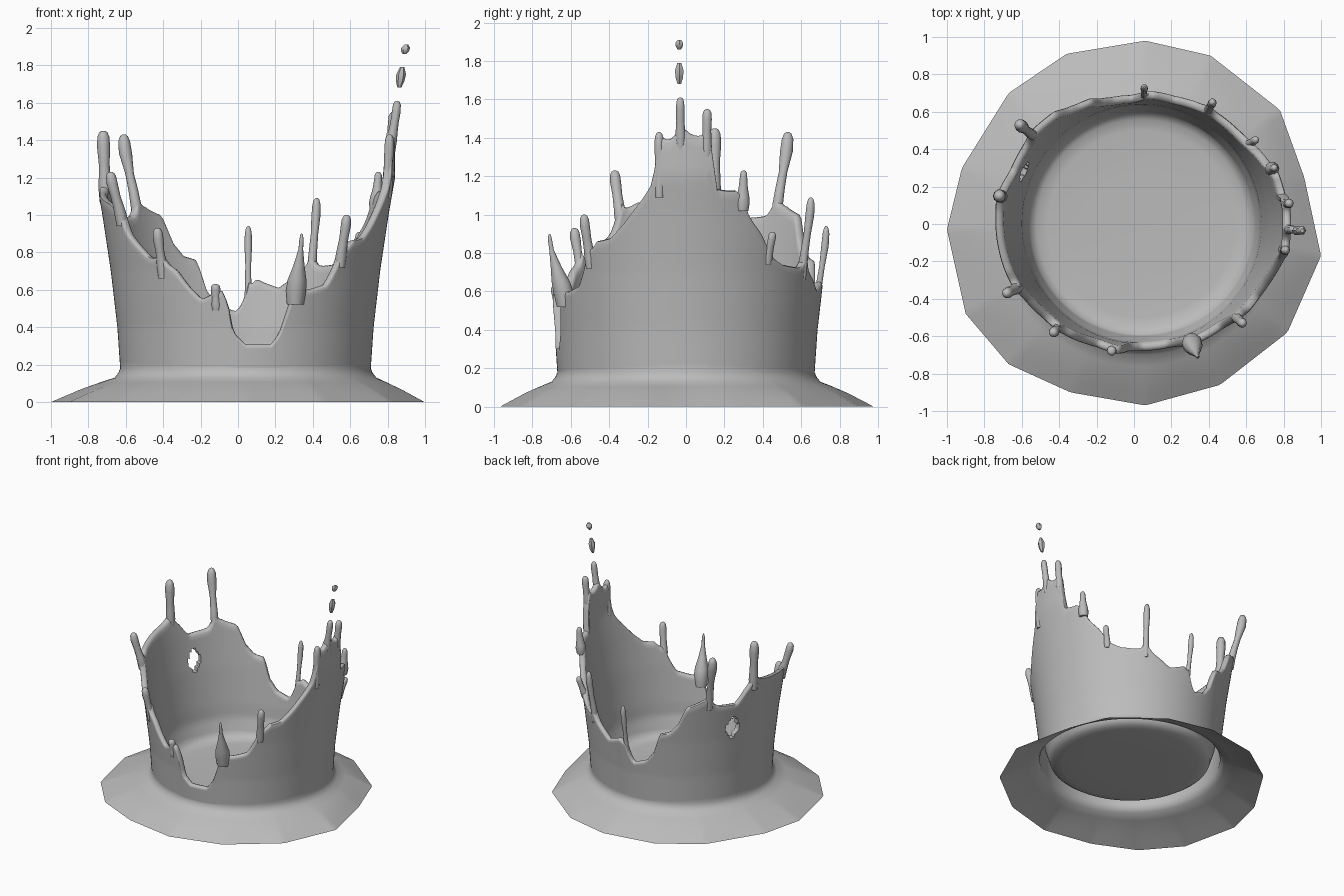
import bpy, bmesh, math
from mathutils import Vector

if "Cube" in bpy.data.objects:
    bpy.data.objects.remove(bpy.data.objects["Cube"])

CX = 0.04          # crown centre offset in x
N = 240            # columns around the crown
ROWS = 26          # rows up the wall

grey = bpy.data.materials.new("liquid_grey")
grey.diffuse_color = (0.5, 0.5, 0.5, 1)
grey.use_nodes = True
grey.node_tree.nodes["Principled BSDF"].inputs["Base Color"].default_value = grey.diffuse_color

# rim height by angle in degrees
RIM = [(0, 1.42), (9, 1.38), (12, 1.13), (20, 1.12), (25, 1.0), (32, .9), (37, .78), (45, .74),
       (62, .71), (68, .67), (75, .61), (85, .65), (90, .53), (94, .48), (103, .52), (108, .6),
       (112, .76), (118, .78), (123, .85), (128, 1.0), (137, 1.04), (145, .99), (158, .98),
       (164, 1.08), (172, 1.13), (185, 1.1), (200, 1.06), (207, 1.0), (212, .9), (224, .78),
       (238, .71), (244, .62), (250, .55), (260, .59), (262.5, .5), (264.5, .37), (270, .31),
       (282, .31), (286, .37), (290, .5), (294, .58), (308, .63), (315, .76), (321, .86),
       (328, .88), (334, .95), (342, 1.07), (347, 1.15), (351, 1.36), (360, 1.42)]
# wall radius by height
WALL = [(.18, .67), (.4, .685), (.7, .72), (1.0, .765), (1.2, .80), (1.6, .80)]
# outline of the skirt
SKIRT = [(1, -.17), (.91, .25), (.78, .61), (.41, .9), (.06, .98), (-.36, .91), (-.67, .7),
         (-.92, .3), (-1, -.03), (-.9, -.48), (-.67, -.75), (-.34, -.9), (.06, -.97),
         (.46, -.86), (.82, -.58)]
# spikes: tip x, tip y, base z, tip z, radius, head swelling
SPIKES = [(-.72, .15, 1.12, 1.45, .032, 1.1), (-.61, .53, 1.03, 1.43, .026, 1.35),
          (-.68, -.37, 1.0, 1.23, .03, 1.0), (-.43, -.58, .72, .93, .026, 1.1),
          (.34, -.71, .58, .90, .05, .25), (.58, -.53, .78, 1.0, .027, 1.0),
          (.42, .65, .72, 1.09, .022, 1.1), (.055, .73, .53, .94, .017, 1.2),
          (.75, .3, 1.08, 1.23, .035, .6), (.85, -.03, 1.4, 1.61, .026, .9),
          (.83, .11, 1.36, 1.55, .026, 1.0), (.81, -.14, 1.15, 1.43, .026, 1.0),
          (.65, .45, .80, .91, .024, .9), (-.12, -.68, .55, .63, .026, 1.0)]


def lerp(table, t):
    for (a, va), (b, vb) in zip(table, table[1:]):
        if t <= b:
            return va + (vb - va) * max(0, t - a) / (b - a)
    return table[-1][1]


def angle_of(x, y):
    return math.degrees(math.atan2(y, x - CX)) % 360


def rim_height(deg):
    h = lerp(RIM, deg)
    for x, y, z0, z1, r, head in SPIKES:      # the sheet is drawn up into each spike
        d = abs((deg - angle_of(x, y) + 180) % 360 - 180)
        h += .3 * min(z1 - z0, .3) * math.exp(-d / 1.8)
    return h


def skirt_radius(deg):
    d = Vector((math.cos(math.radians(deg)), math.sin(math.radians(deg))))
    c = Vector((CX, 0))
    for i, p in enumerate(SKIRT):
        a, b = Vector(p) - c, Vector(SKIRT[(i + 1) % len(SKIRT)]) - c
        e = b - a
        den = d.x * e.y - d.y * e.x
        s = (a.x * d.y - a.y * d.x) / den
        t = (a.x * e.y - a.y * e.x) / den
        if t > 0 and -1e-6 <= s <= 1 + 1e-6:
            return t
    return .97


def finish(bm, name, angle=50):
    bmesh.ops.recalc_face_normals(bm, faces=bm.faces)
    me = bpy.data.meshes.new(name)
    bm.to_mesh(me)
    bm.free()
    me.materials.append(grey)
    ob = bpy.data.objects.new(name, me)
    bpy.context.collection.objects.link(ob)
    bpy.context.view_layer.objects.active = ob
    ob.select_set(True)
    bpy.ops.object.shade_smooth_by_angle(angle=math.radians(angle))
    ob.select_set(False)
    return ob


# crown: skirt, outer wall, rounded rim, inner wall and floor in one sheet
def section(deg):
    h, rs = rim_height(deg), skirt_radius(deg)
    pts = [(.71 + (rs - .71) * f, z) for f, z in ((1, 0), (.75, .035), (.5, .07), (.2, .105))]
    pts += [(.70, .13), (.68, .155)]
    zs = [.18 + (h - .2) * i / ROWS for i in range(ROWS + 1)]
    top = lerp(WALL, h)
    pts += [(lerp(WALL, z), z) for z in zs]
    pts += [(top - .006, h - .005), (top - .022, h), (top - .038, h - .005)]
    pts += [(lerp(WALL, z) - .045 - .03 * max(0, .3 - z) / .12, z) for z in reversed(zs)]
    pts += [(.56, .155), (.5, .148), (.25, .145)]
    return pts


bm = bmesh.new()
cols = []
for i in range(N):
    deg = 360 * i / N
    a = math.radians(deg)
    cols.append([bm.verts.new((CX + r * math.cos(a), r * math.sin(a), z)) for r, z in section(deg)])
centre = bm.verts.new((CX, 0, .145))
hole = []
for i in range(N):
    p, q = cols[i], cols[(i + 1) % N]
    for j in range(len(p) - 1):
        f = bm.faces.new((p[j], q[j], q[j + 1], p[j + 1]))
        c = f.calc_center_median()
        if c.z > .4 and abs(angle_of(c.x, c.y) - 156) / 5 + abs(c.z - .78) / .1 < 1:
            hole.append(f)
    bm.faces.new((p[-1], q[-1], centre))
# small hole torn through the wall
bmesh.ops.delete(bm, geom=hole, context='FACES')
edges = [e for e in bm.edges if e.is_boundary and e.verts[0].co.z > .3]
verts = list({v for e in edges for v in e.verts})
bmesh.ops.smooth_vert(bm, verts=verts, factor=.3, use_axis_x=True, use_axis_y=True, use_axis_z=True)
bmesh.ops.bridge_loops(bm, edges=edges)
finish(bm, "splash_crown", 60)


def tube(name, rings, sides=10):
    bm = bmesh.new()
    loops = []
    for p, r in rings:
        loops.append([bm.verts.new((p.x + r * math.cos(k * math.tau / sides),
                                    p.y + r * math.sin(k * math.tau / sides), p.z))
                      for k in range(sides)])
    for a, b in zip(loops, loops[1:]):
        for k in range(sides):
            bm.faces.new((a[k], a[(k + 1) % sides], b[(k + 1) % sides], b[k]))
    bm.faces.new(loops[0][::-1])
    bm.faces.new(loops[-1])
    return finish(bm, name)


# spikes rising from the rim, ending in rounded heads
for n, (x, y, z0, z1, r, head) in enumerate(SPIKES):
    a = math.radians(angle_of(x, y))
    rb = lerp(WALL, z0) - .022
    base = Vector((CX + rb * math.cos(a), rb * math.sin(a), z0 - .06))
    tip = Vector((x, y, z1))
    shape = [(0, .9), (.2, 1.1), (.35, 1), (.55, .5 + .4 * min(head, 1)), (.78, head),
             (.92, head * .9), (.98, head * .6), (1, head * .25)]
    rings = []
    for t, k in shape:
        p = base.lerp(tip, t)
        s = t * t * (3 - 2 * t)
        p.x, p.y = base.x + (x - base.x) * s, base.y + (y - base.y) * s
        rings.append((p, r * k))
    tube("spike_%d" % (n + 1), rings)

# loose droplets above the tallest spike
for n, (x, z0, z1, r, lean) in enumerate([(.87, 1.68, 1.79, .026, .015), (.895, 1.86, 1.91, .024, .01)]):
    tube("droplet_%d" % (n + 1),
         [(Vector((x + lean * (t - .5), -.035, z0 + (z1 - z0) * t)), r * k)
          for t, k in ((0, .4), (.3, .85), (.65, 1), (1, .45))], 6)
